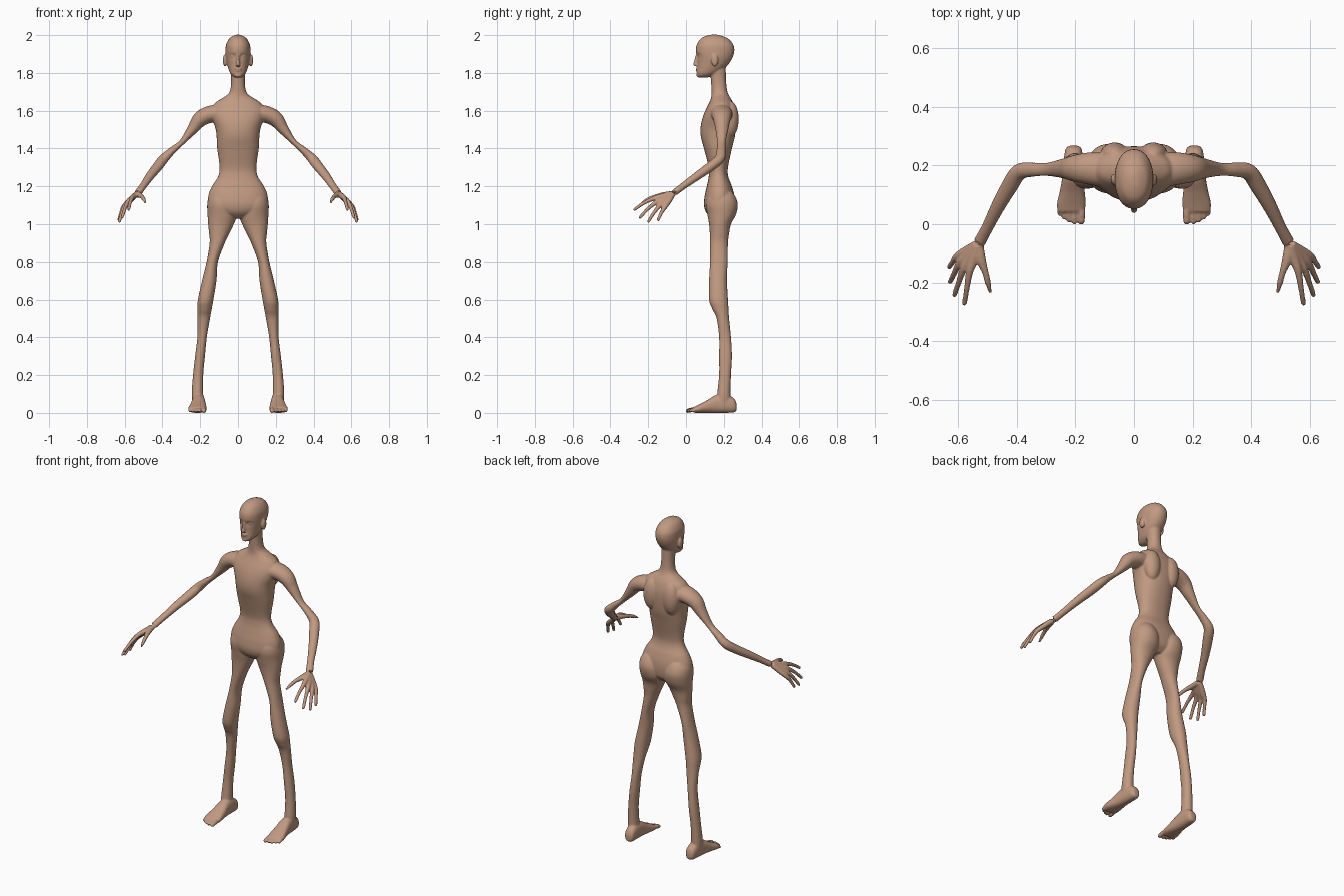
import bpy, bmesh, math
from mathutils import Vector, Matrix

SEGS = 40
bm = bmesh.new()


def resample(rows, steps):
    """Catmull-Rom interpolation of the row values."""
    out = []
    for i in range(len(rows) - 1):
        p = [rows[max(0, min(len(rows) - 1, i + k))] for k in (-1, 0, 1, 2)]
        for s in range(steps):
            t = s / steps
            out.append([0.5 * (2 * b + (c - a) * t + (2 * a - 5 * b + 4 * c - d) * t * t
                               + (3 * b - a - 3 * c + d) * t ** 3) for a, b, c, d in zip(*p)])
    out.append(list(rows[-1]))
    return out


def loft(rows, axes=None, steps=5, power=2.0):
    """Skin oval rings (x, y, z, a, b); rings follow the path unless axes are given."""
    rows = resample(rows, steps)
    rings = []
    for i, (x, y, z, a, b) in enumerate(rows):
        if axes:
            u, v = axes
        else:
            t = Vector(rows[min(i + 1, len(rows) - 1)][:3]) - Vector(rows[max(i - 1, 0)][:3])
            u = t.cross(Vector((0, 0, 1))).normalized()
            v = u.cross(t).normalized()
        ring = []
        for k in range(SEGS):
            w = math.tau * k / SEGS
            c, s = math.cos(w), math.sin(w)
            c = math.copysign(abs(c) ** (2 / power), c)
            s = math.copysign(abs(s) ** (2 / power), s)
            ring.append(bm.verts.new(Vector((x, y, z)) + u * a * c + v * b * s))
        rings.append(ring)
    for r, q in zip(rings, rings[1:]):
        for k in range(SEGS):
            n = (k + 1) % SEGS
            bm.faces.new((r[k], r[n], q[n], q[k]))
    bm.faces.new(rings[0][::-1])
    bm.faces.new(rings[-1])


def ball(center, radii):
    m = Matrix.Translation(center) @ Matrix.Diagonal((*radii, 1))
    bmesh.ops.create_uvsphere(bm, u_segments=24, v_segments=16, radius=1, matrix=m)


X, Y, Z = Vector((1, 0, 0)), Vector((0, 1, 0)), Vector((0, 0, 1))


def upright(rows, **kw):
    """Rows of (z, x_min, x_max, y_front, y_back)."""
    loft([((a + b) / 2, (f + k) / 2, z, abs(b - a) / 2, (k - f) / 2)
          for z, a, b, f, k in rows], axes=(X, Y), **kw)


# Head
head = [(1.775, .015, .07, .11), (1.785, .03, .058, .14), (1.80, .042, .057, .17),
        (1.83, .053, .06, .21), (1.86, .06, .06, .235), (1.89, .065, .056, .25),
        (1.92, .066, .052, .256), (1.95, .063, .057, .25), (1.98, .048, .077, .225),
        (1.994, .03, .1, .195), (2.002, .012, .13, .17)]
upright([(z, -w, w, f, k) for z, w, f, k in head], steps=6, power=2.15)
# Hollow the eye sockets
for v in bm.verts:
    if v.co.y < .12:
        d = ((abs(v.co.x) - .026) / .015) ** 2 + ((v.co.z - 1.887) / .012) ** 2
        v.co.y += .010 * math.exp(-d)
# Nose, lips and chin
loft([(0, .058, 1.893, .006, .008), (0, .053, 1.865, .007, .010),
      (0, .049, 1.846, .011, .012), (0, .054, 1.836, .012, .008)], axes=(X, Y))
ball((0, .060, 1.823), (.019, .009, .005))
ball((0, .061, 1.813), (.017, .009, .005))
ball((0, .066, 1.787), (.018, .012, .010))

# Neck and torso
torso = [(1.03, .05, .14, .22), (1.06, .12, .108, .25), (1.10, .155, .095, .258),
         (1.15, .157, .099, .256), (1.20, .138, .11, .243), (1.25, .106, .12, .224),
         (1.30, .097, .12, .222), (1.40, .11, .095, .243), (1.46, .113, .079, .258),
         (1.51, .12, .077, .264), (1.56, .138, .087, .266), (1.60, .145, .102, .262),
         (1.64, .122, .122, .25), (1.665, .085, .132, .237), (1.685, .055, .135, .225),
         (1.71, .041, .135, .217), (1.76, .036, .132, .212), (1.84, .038, .125, .21)]
upright([(z, -w, w, f, k) for z, w, f, k in torso], power=2.2)

leg = [(1.17, .04, .135, .13, .245), (1.14, .02, .156, .112, .264),
       (1.10, .007, .163, .105, .274), (1.05, .004, .161, .113, .264),
       (1.00, .022, .158, .122, .238), (.95, .046, .153, .126, .228),
       (.90, .07, .15, .127, .222), (.80, .106, .166, .127, .22),
       (.70, .114, .190, .122, .217), (.60, .13, .212, .122, .222),
       (.55, .139, .214, .139, .225), (.50, .148, .214, .162, .228),
       (.40, .165, .215, .175, .238), (.30, .175, .227, .175, .243),
       (.20, .184, .238, .175, .238), (.10, .184, .245, .165, .235),
       (.04, .18, .24, .16, .24)]
arm = [(.09, .185, 1.585, .06, .05), (.15, .19, 1.580, .055, .045),
       (.20, .19, 1.555, .046, .041), (.24, .19, 1.503, .034, .029),
       (.295, .187, 1.435, .023, .015), (.345, .186, 1.392, .024, .019),
       (.392, .178, 1.347, .028, .025), (.425, .13, 1.305, .028, .025),
       (.465, .06, 1.255, .024, .022), (.50, -.01, 1.205, .020, .018),
       (.527, -.06, 1.168, .021, .017)]
foot = [(.268, .206, .014, .014, .045), (.255, .206, .028, .003, .075),
        (.21, .208, .033, 0, .10), (.16, .209, .036, 0, .095),
        (.11, .211, .043, 0, .066), (.07, .214, .049, 0, .045), (.042, .215, .046, 0, .032)]
# Knuckle and tip of each finger
fingers = [((.562, -.165, 1.138), (.58, -.278, 1.075)),
           ((.583, -.155, 1.118), (.615, -.248, 1.032)),
           ((.597, -.135, 1.102), (.630, -.202, 1.010)),
           ((.605, -.110, 1.092), (.633, -.150, 1.018))]
# x, tip y and radius of each toe
toes = [(.180, .001, .0125), (.203, .001, .0095), (.222, .007, .009),
        (.239, .017, .0085), (.254, .03, .0085)]
wrist = Vector((.53, -.065, 1.165))

for s in (1, -1):
    def side(rows):
        return [(s * r[0], *r[1:]) for r in rows]

    # Legs, arms and feet
    upright([(z, s * a, s * b, f, k) for z, a, b, f, k in leg], power=2.1)
    loft(side(arm))
    loft(side([(x, y, (lo + hi) / 2, w, (hi - lo) / 2) for y, x, w, lo, hi in foot]),
         axes=(X, Z), power=2.4)
    for x, tip, r in toes:
        loft(side([(x - .3 * (x - .21), .085, .02, r, r), (x, .045, .019, r, r),
                   (x, tip + .016, .013, r, r), (x, tip + .004, .011, r * .85, r * .85),
                   (x, tip - .002, .010, r * .4, r * .4)]), axes=(X, Z))

    # Palms, fingers and thumbs
    for knuckle, tip in fingers:
        k, t = Vector(knuckle), Vector(tip)
        mid = k.lerp(t, .5) + Vector((0, 0, .006))
        start = wrist.lerp(k, .08)
        loft(side([(*start, .015, .014), (*wrist.lerp(k, .6), .016, .014),
                   (*k, .0125, .0125), (*mid, .0095, .0095),
                   (*k.lerp(t, .92), .0085, .008), (*t, .004, .004)]))
    loft(side([(.53, -.07, 1.162, .016, .014), (.523, -.12, 1.155, .017, .014),
               (.508, -.165, 1.145, .011, .011), (.499, -.20, 1.132, .010, .010),
               (.490, -.235, 1.113, .005, .005)]))

    # Shoulder blades, ears and eyelids
    ball((s * .066, .235, 1.555), (.05, .044, .095))
    ball((s * .069, .152, 1.866), (.011, .019, .033))
    ball((s * .026, .079, 1.887), (.013, .013, .008))

bmesh.ops.recalc_face_normals(bm, faces=bm.faces[:])
mesh = bpy.data.meshes.new("body")
bm.to_mesh(mesh)
bm.free()
body = bpy.data.objects.new("body", mesh)
bpy.context.collection.objects.link(body)

skin = bpy.data.materials.new("skin")
skin.diffuse_color = (.53, .32, .22, 1)
mesh.materials.append(skin)

# Fuse all the parts into one smooth skin
fuse = body.modifiers.new("fuse", 'REMESH')
fuse.mode = 'VOXEL'
fuse.voxel_size = .0045
soften = body.modifiers.new("soften", 'SMOOTH')
soften.factor = .5
soften.iterations = 4
bpy.context.view_layer.objects.active = body
body.select_set(True)
for name in ("fuse", "soften"):
    bpy.ops.object.modifier_apply(modifier=name)
bpy.ops.object.shade_smooth()
